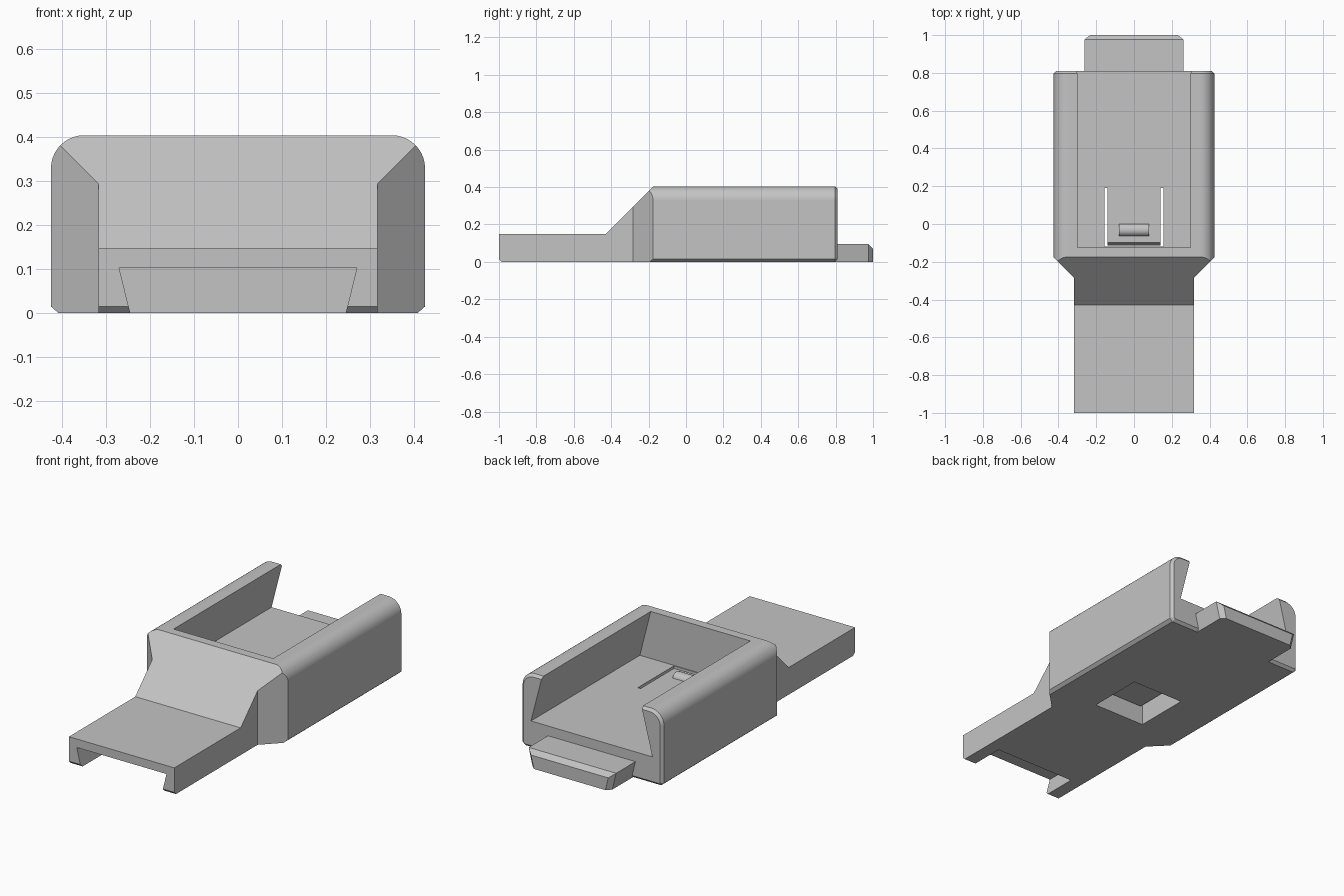
import bpy, bmesh, math

cube = bpy.data.objects.get("Cube")
if cube:
    bpy.data.objects.remove(cube, do_unlink=True)

grey = bpy.data.materials.new("plain grey")
grey.use_nodes = True
colour = (0.55, 0.55, 0.55, 1)
grey.diffuse_color = colour
grey.node_tree.nodes["Principled BSDF"].inputs["Base Color"].default_value = colour


def prism(name, outline, axis, lo, hi):
    """Extrude a 2D outline along an axis; returns the object."""
    place = {"x": lambda p, t: (t, p[0], p[1]),
             "y": lambda p, t: (p[0], t, p[1]),
             "z": lambda p, t: (p[0], p[1], t)}[axis]
    bm = bmesh.new()
    ends = [[bm.verts.new(place(p, t)) for p in outline] for t in (lo, hi)]
    n = len(outline)
    bm.faces.new(ends[0])
    bm.faces.new(ends[1])
    for i in range(n):
        j = (i + 1) % n
        bm.faces.new((ends[0][i], ends[0][j], ends[1][j], ends[1][i]))
    bmesh.ops.recalc_face_normals(bm, faces=bm.faces)
    mesh = bpy.data.meshes.new(name)
    bm.to_mesh(mesh)
    bm.free()
    mesh.materials.append(grey)
    obj = bpy.data.objects.new(name, mesh)
    bpy.context.collection.objects.link(obj)
    return obj


def bevel_where(obj, rule, width):
    """Chamfer the edges whose two ends both satisfy the rule."""
    bm = bmesh.new()
    bm.from_mesh(obj.data)
    edges = [e for e in bm.edges if all(rule(v.co) for v in e.verts)]
    bmesh.ops.bevel(bm, geom=edges, offset=width, segments=1, affect="EDGES")
    bm.to_mesh(obj.data)
    bm.free()


def combine(obj, other, operation):
    mod = obj.modifiers.new(operation.lower(), "BOOLEAN")
    mod.operation, mod.solver, mod.object = operation, "EXACT", other
    bpy.context.view_layer.objects.active = obj
    bpy.ops.object.modifier_apply(modifier=mod.name)
    bpy.data.objects.remove(other, do_unlink=True)


def mirrored(half):
    return half + [(-x, z) for x, z in reversed(half)]


def box(name, x0, x1, y0, y1, z0, z1):
    return prism(name, [(x0, y0), (x1, y0), (x1, y1), (x0, y1)], "z", z0, z1)


W, ARM, TOP, BACK, FLOOR = 0.425, 0.317, 0.404, 0.81, 0.148

# Body cross-section: chamfered below, rounded above
R = 0.075
arc = [(W - R + R * math.cos(a), TOP - R + R * math.sin(a))
       for a in (math.pi / 2 * i / 10 for i in range(11))]
body = prism("body", mirrored([(W - 0.017, 0), (W, 0.015)] + arc), "y", -1, BACK)
bevel_where(body, lambda c: c.y > BACK - 0.001, 0.014)

# Trim to the side outline: low arm, ramp, tall housing
side = [(-1, 0.015), (-0.985, 0), (1, 0), (1, 0.5), (-0.078, 0.5),
        (-0.43, FLOOR), (-1, FLOOR)]
combine(body, prism("side_trim", side, "x", -1, 1), "INTERSECT")

# Trim to the plan outline: narrow arm, angled shoulders
plan = mirrored([(ARM, -1.1), (ARM, -0.284), (W + 0.05, -0.126), (W + 0.05, 1)])
combine(body, prism("plan_trim", plan, "z", -0.1, 0.6), "INTERSECT")

# Undercut tray, open at the back
tray = mirrored([(0.365, FLOOR), (0.275, 0.5)])
combine(body, prism("tray_cut", tray, "y", -0.125, 1), "DIFFERENCE")

# Dovetail socket under the arm tip
socket = mirrored([(0.22, -0.1), (0.27, 0.102)])
combine(body, prism("socket_cut", socket, "y", -1.1, -0.8), "DIFFERENCE")

# Window below the latch, the slots beside it and the gap at its tip
combine(body, box("window_cut", -0.157, 0.157, -0.12, 0.19, -0.1, 0.1), "DIFFERENCE")
for s in (-1, 1):
    x0, x1 = sorted((s * 0.14, s * 0.157))
    combine(body, box("slot_cut", x0, x1, -0.12, 0.19, 0.05, 0.2), "DIFFERENCE")
gap = [(-0.09, 0.17), (-0.12, 0.17), (-0.12, 0.09), (-0.117, 0.09)]
combine(body, prism("gap_cut", gap, "x", -0.15, 0.15), "DIFFERENCE")

# Rounded catch on the latch
curve = [(-0.032 + 0.033 * math.cos(a), FLOOR - 0.005 + 0.03 * math.sin(a))
         for a in (math.pi * i / 10 for i in range(11))]
catch = prism("latch_catch", curve, "x", -0.08, 0.08)

# Dovetail tongue at the back
tongue = prism("tongue", mirrored([(0.24, 0), (0.263, 0.095)]), "y", 0.79, 1)
bevel_where(tongue, lambda c: c.y > 0.999 and (c.z > 0.05 or c.x > 0), 0.0)
bm = bmesh.new()
bm.from_mesh(tongue.data)
tip = [e for e in bm.edges if all(v.co.y > 0.999 for v in e.verts)
       and any(v.co.z > 0.05 for v in e.verts)]
bmesh.ops.bevel(bm, geom=tip, offset=0.024, segments=1, affect="EDGES")
bm.to_mesh(tongue.data)
bm.free()

# Shading
for obj in (body, catch, tongue):
    bpy.ops.object.select_all(action="DESELECT")
    obj.select_set(True)
    bpy.context.view_layer.objects.active = obj
    bpy.ops.object.shade_smooth_by_angle(angle=math.radians(25))
    weighted = obj.modifiers.new("even_normals", "WEIGHTED_NORMAL")
    weighted.keep_sharp = True
